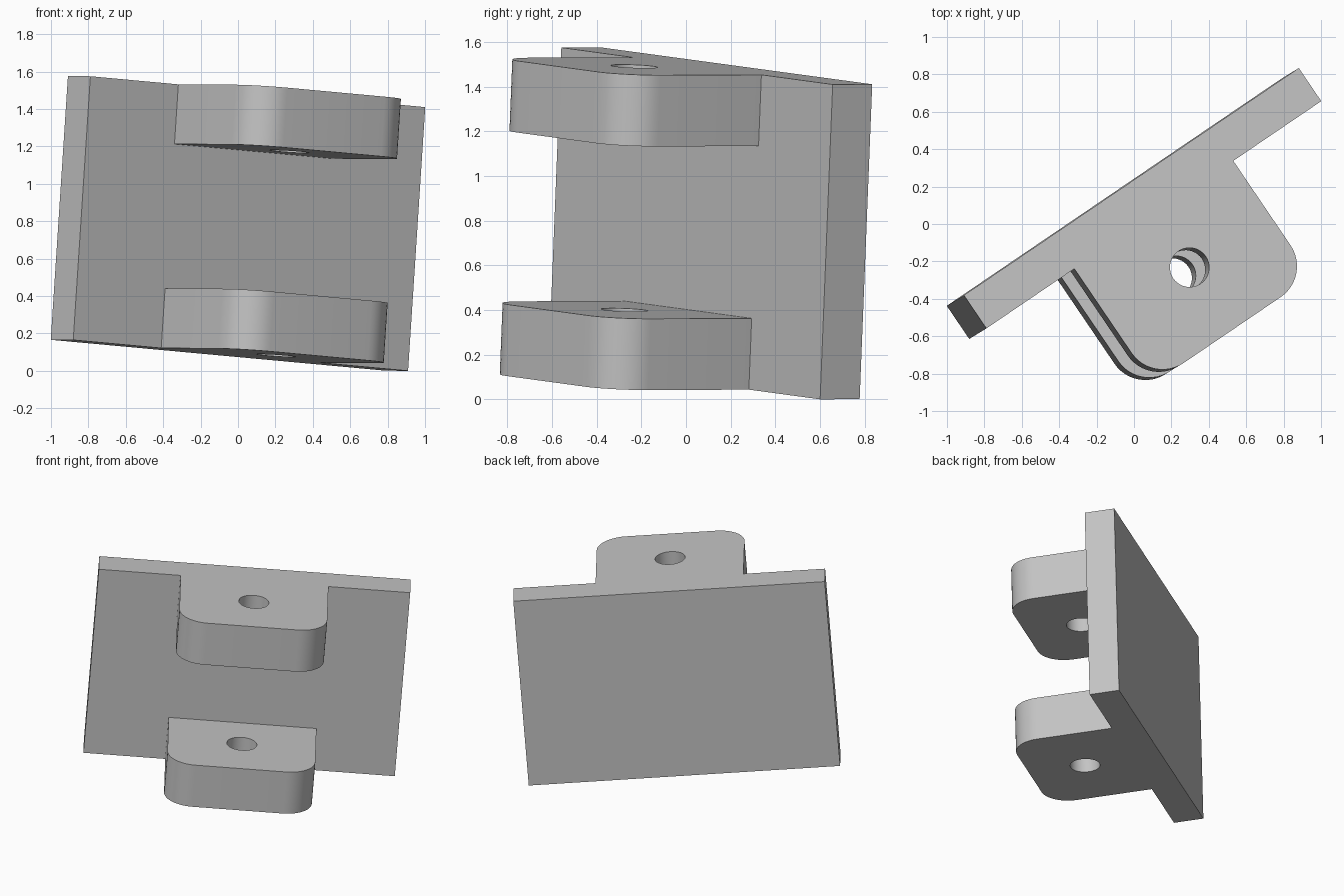
import bpy
import bmesh
from math import sin, cos, pi
from mathutils import Matrix, Vector

cube = bpy.data.objects.get("Cube")
if cube:
    bpy.data.objects.remove(cube, do_unlink=True)

LENGTH, HEIGHT, THICK = 2.17, 1.414, 0.214
LUG_HALF, LUG_REACH, LUG_HEIGHT = 0.515, 0.745, 0.32
CORNER, HOLE_RADIUS, HOLE_Y = 0.2, 0.105, -0.34

grey = bpy.data.materials.new("plain grey")
grey.use_nodes = True
grey.diffuse_color = (0.55, 0.55, 0.55, 1)
grey.node_tree.nodes["Principled BSDF"].inputs["Base Color"].default_value = (0.55, 0.55, 0.55, 1)


def arc(cx, cy, radius, start, end, steps):
    angles = [start + (end - start) * i / steps for i in range(steps + 1)]
    return [(cx + radius * cos(a), cy + radius * sin(a)) for a in angles]


def extrude(name, outline, bottom, top):
    """Upright prism from a flat outline."""
    bm = bmesh.new()
    face = bm.faces.new([bm.verts.new((x, y, bottom)) for x, y in outline])
    moved = bmesh.ops.extrude_face_region(bm, geom=[face])["geom"]
    verts = [v for v in moved if isinstance(v, bmesh.types.BMVert)]
    bmesh.ops.translate(bm, verts=verts, vec=(0, 0, top - bottom))
    bmesh.ops.recalc_face_normals(bm, faces=bm.faces)
    mesh = bpy.data.meshes.new(name)
    bm.to_mesh(mesh)
    bm.free()
    mesh.materials.append(grey)
    obj = bpy.data.objects.new(name, mesh)
    bpy.context.collection.objects.link(obj)
    return obj


def combine(target, tool, operation):
    tool.hide_render = True
    mod = target.modifiers.new(operation.lower(), "BOOLEAN")
    mod.operation, mod.solver, mod.object = operation, "EXACT", tool
    bpy.context.view_layer.objects.active = target
    bpy.ops.object.modifier_apply(modifier=mod.name)
    bpy.data.objects.remove(tool, do_unlink=True)


# Back plate
half = LENGTH / 2
bracket = extrude("bracket", [(-half, 0), (half, 0), (half, THICK), (-half, THICK)], 0, HEIGHT)

# Two rounded lugs, flush with the plate's lower and upper edges
cx, cy = LUG_HALF - CORNER, CORNER - LUG_REACH
lug_outline = [(LUG_HALF, THICK / 2), (-LUG_HALF, THICK / 2)]
lug_outline += arc(-cx, cy, CORNER, pi, 1.5 * pi, 12)
lug_outline += arc(cx, cy, CORNER, 1.5 * pi, 2 * pi, 12)
for name, bottom in (("lower_lug", 0), ("upper_lug", HEIGHT - LUG_HEIGHT)):
    combine(bracket, extrude(name, lug_outline, bottom, bottom + LUG_HEIGHT), "UNION")

# Pin hole through both lugs
pin = extrude("pin_hole", arc(0, HOLE_Y, HOLE_RADIUS, 0, 2 * pi, 40)[:-1], -0.2, HEIGHT + 0.2)
combine(bracket, pin, "DIFFERENCE")

# Tilted placement
along = Vector((1.79, 1.215, -0.165)).normalized()
up = Vector((0.09, 0.055, 1.41))
up = (up - along * up.dot(along)).normalized()
frame = Matrix((along, up.cross(along), up)).transposed().to_4x4()
bracket.data.transform(Matrix.Translation((0.015, -0.002, 0.083)) @ frame)

# Rest on the floor, centred
for axis in range(3):
    values = [v.co[axis] for v in bracket.data.vertices]
    low, high = min(values), max(values)
    shift = low if axis == 2 else (low + high) / 2
    for v in bracket.data.vertices:
        v.co[axis] -= shift

bpy.ops.object.select_all(action="DESELECT")
bracket.select_set(True)
bpy.context.view_layer.objects.active = bracket
bpy.ops.object.shade_smooth_by_angle(angle=pi / 6)
